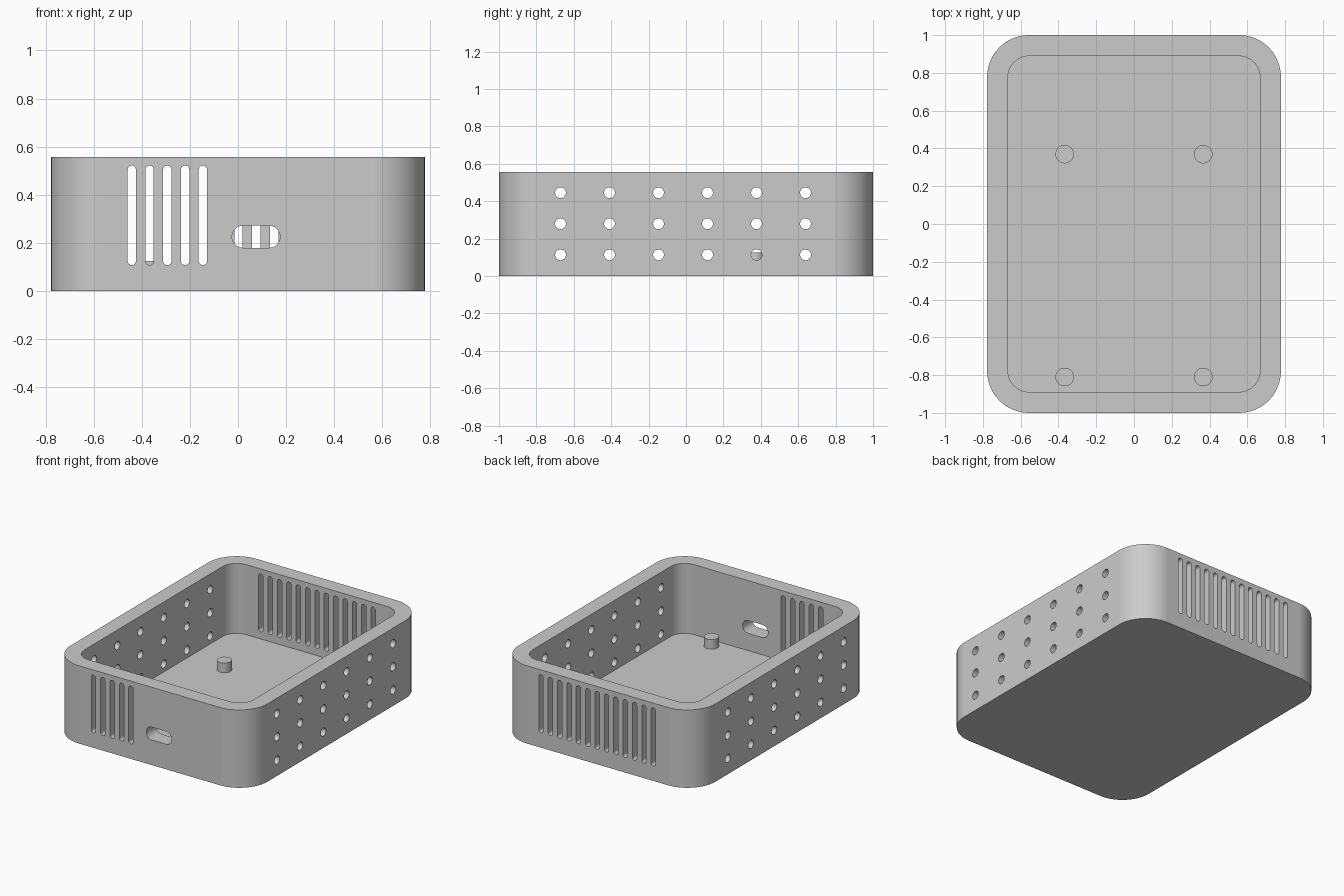
import bpy, bmesh, math
from mathutils import Matrix, Vector

cube = bpy.data.objects.get("Cube")
if cube:
    bpy.data.objects.remove(cube)

grey = bpy.data.materials.new("grey plastic")
grey.use_nodes = True
colour = (0.6, 0.6, 0.6, 1)
grey.diffuse_color = colour
grey.node_tree.nodes["Principled BSDF"].inputs["Base Color"].default_value = colour

HALF_X, HALF_Y, HEIGHT = 0.778, 1.0, 0.556
WALL, FLOOR, CORNER = 0.111, 0.056, 0.222


def add_prism(bm, half_u, half_v, radius, depth, matrix, segments=12):
    """Extrude a rounded rectangle by depth along local z, then place it."""
    points = []
    for i, (su, sv) in enumerate([(1, 1), (-1, 1), (-1, -1), (1, -1)]):
        for k in range(segments + 1):
            a = math.pi / 2 * (i + k / segments)
            points.append(matrix @ Vector((su * (half_u - radius) + radius * math.cos(a),
                                           sv * (half_v - radius) + radius * math.sin(a), 0)))
    # drop the doubled points of full semicircles
    points = [p for i, p in enumerate(points) if (p - points[i - 1]).length > 1e-4]
    base = bm.faces.new([bm.verts.new(p) for p in points])
    shift = matrix.to_3x3() @ Vector((0, 0, depth))
    top = bm.faces.new([bm.verts.new(p + shift) for p in points])
    n = len(points)
    low, high = list(base.verts), list(top.verts)
    for i in range(n):
        j = (i + 1) % n
        bm.faces.new((low[i], low[j], high[j], high[i]))
    base.normal_flip()


def finish(name, bm):
    bmesh.ops.recalc_face_normals(bm, faces=bm.faces)
    mesh = bpy.data.meshes.new(name)
    bm.to_mesh(mesh)
    bm.free()
    mesh.materials.append(grey)
    obj = bpy.data.objects.new(name, mesh)
    bpy.context.collection.objects.link(obj)
    return obj


def select(obj):
    bpy.ops.object.select_all(action='DESELECT')
    obj.select_set(True)
    bpy.context.view_layer.objects.active = obj


def cut(obj, cutter):
    cutter.hide_render = True
    mod = obj.modifiers.new("cut", 'BOOLEAN')
    mod.operation, mod.solver, mod.object = 'DIFFERENCE', 'EXACT', cutter
    select(obj)
    bpy.ops.object.modifier_apply(modifier=mod.name)
    bpy.data.objects.remove(cutter)


# Tray body and its cavity
bm = bmesh.new()
add_prism(bm, HALF_X, HALF_Y, CORNER, HEIGHT, Matrix())
tray = finish("tray", bm)
bm = bmesh.new()
add_prism(bm, HALF_X - WALL, HALF_Y - WALL, CORNER - WALL, HEIGHT,
          Matrix.Translation((0, 0, FLOOR)))
cut(tray, finish("cavity_cutter", bm))

# Wall openings: local z runs through the wall
bm = bmesh.new()
along_y = Matrix.Rotation(math.pi / 2, 4, 'X')
along_x = Matrix.Rotation(math.pi / 2, 4, 'Y')
DEPTH = 0.25


def through_end(x, y, z, half_w, half_h, radius):
    add_prism(bm, half_w, half_h, radius, DEPTH,
              Matrix.Translation((x, y + DEPTH / 2, z)) @ along_y, 6)


end_y = HALF_Y - WALL / 2
for i in range(13):
    x = -0.442 + 0.074 * i
    through_end(x, end_y, 0.314, 0.0175, 0.207, 0.0175)
    if i < 5:
        through_end(x, -end_y, 0.314, 0.0175, 0.207, 0.0175)
# Plug opening in the front wall
through_end(0.075, -end_y, 0.225, 0.1, 0.046, 0.045)
# Round holes in both side walls
for side in (-1, 1):
    x = side * (HALF_X - WALL / 2) - DEPTH / 2
    for col in range(6):
        for row in range(3):
            place = Matrix.Translation((x, -0.671 + 0.262 * col, 0.113 + 0.166 * row))
            add_prism(bm, 0.029, 0.029, 0.029, DEPTH, place @ along_x, 6)
cut(tray, finish("openings_cutter", bm))

# Mounting posts on the floor
bm = bmesh.new()
for x in (-0.367, 0.367):
    for y in (-0.81, 0.37):
        add_prism(bm, 0.049, 0.049, 0.049, 0.079, Matrix.Translation((x, y, 0.046)), 8)
posts = finish("mounting_posts", bm)

for obj in (tray, posts):
    select(obj)
    bpy.ops.object.shade_smooth_by_angle(angle=math.radians(30))
    weighted = obj.modifiers.new("even shading", 'WEIGHTED_NORMAL')
    weighted.keep_sharp = True
